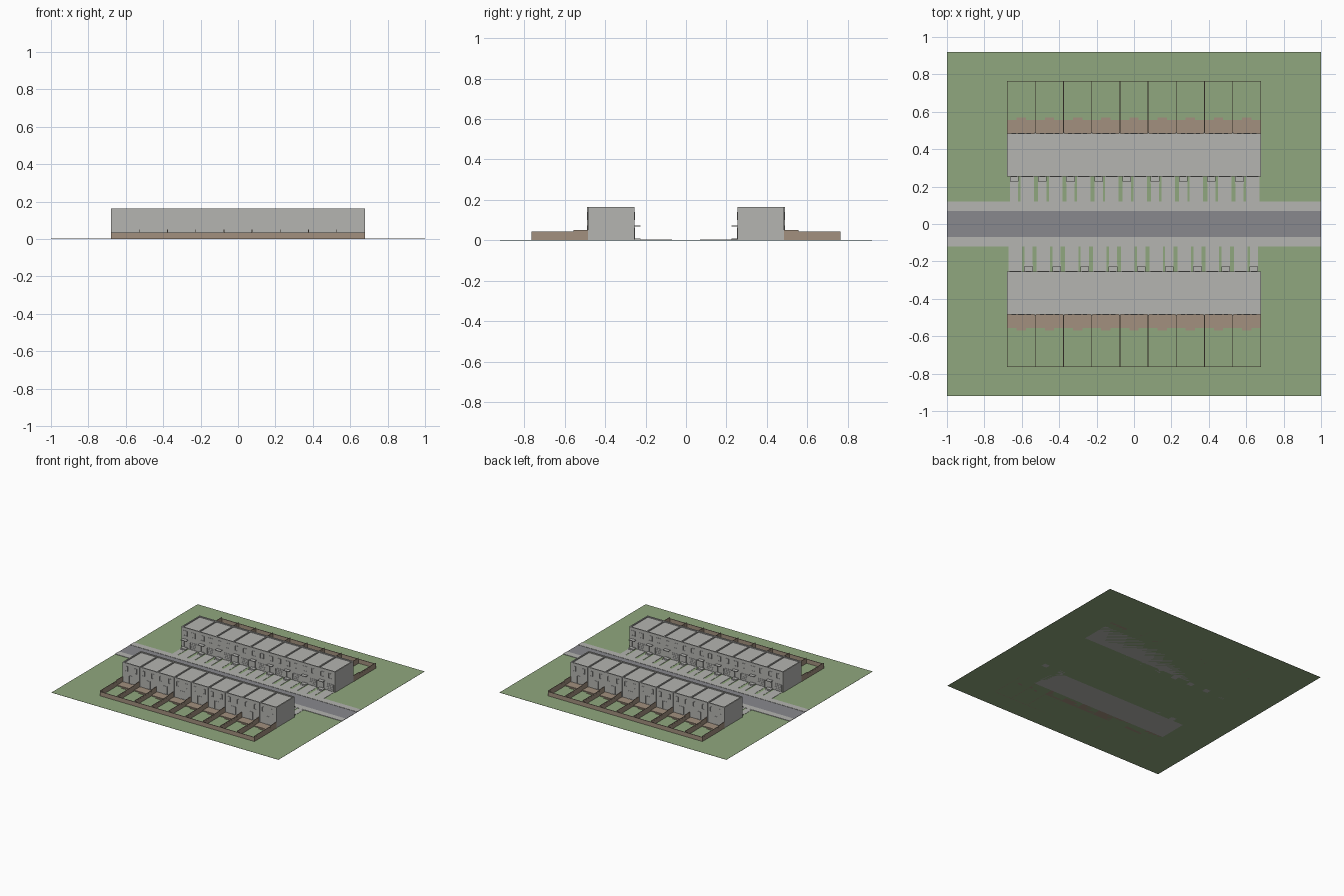
import bpy, bmesh
from mathutils import Matrix, Vector

if "Cube" in bpy.data.objects:
    bpy.data.objects.remove(bpy.data.objects["Cube"])


def mat(name, r, g, b):
    m = bpy.data.materials.new(name)
    m.diffuse_color = (r, g, b, 1)
    m.use_nodes = True
    m.node_tree.nodes["Principled BSDF"].inputs["Base Color"].default_value = m.diffuse_color
    return m


GRASS = mat("grass green", 0.28, 0.39, 0.21)
ROAD = mat("asphalt grey", 0.25, 0.25, 0.27)
STONE = mat("light grey", 0.46, 0.46, 0.44)
WOOD = mat("timber brown", 0.36, 0.28, 0.21)

N = 9                 # houses in a row
W = 1.356 / N         # width of one house
X0 = -0.678           # left end of the row
YF, YB = 0.255, 0.484  # front and rear walls
H = 0.164


def build(name, boxes, material, turned=False):
    """One object from boxes (x0, x1, y0, y1, z0, z1); turned = opposite side."""
    bm = bmesh.new()
    for x0, x1, y0, y1, z0, z1 in boxes:
        m = Matrix.Translation(((x0 + x1) / 2, (y0 + y1) / 2, (z0 + z1) / 2))
        m = m @ Matrix.Diagonal(Vector((x1 - x0, y1 - y0, z1 - z0, 1)))
        bmesh.ops.create_cube(bm, size=1, matrix=m)
    if turned:
        bm.transform(Matrix.Rotation(3.14159265, 4, 'Z'))
    me = bpy.data.meshes.new(name)
    bm.to_mesh(me)
    bm.free()
    me.materials.append(material)
    ob = bpy.data.objects.new(name, me)
    bpy.context.collection.objects.link(ob)
    return ob


def window(xc, w, z0, z1, y, out):
    """Thin raised frame of four bars on the wall at y, facing out (+1/-1)."""
    t = 0.0025
    ya, yb = sorted((y - out * 0.001, y + out * 0.0025))
    a, b = xc - w / 2, xc + w / 2
    return [(a, a + t, ya, yb, z0, z1), (b - t, b, ya, yb, z0, z1),
            (a, b, ya, yb, z0, z0 + t), (a, b, ya, yb, z1 - t, z1)]


# ground, road and pavements
build("lawn", [(-1, 1, -0.92, 0.92, 0, 0.001)], GRASS)
build("road", [(-1, 1, -0.07, 0.07, 0.0005, 0.002)], ROAD)
build("pavements", [(-1, 1, s * 0.095 - 0.025, s * 0.095 + 0.025, 0.0005, 0.004)
                    for s in (-1, 1)], STONE)


def row(side, turned):
    starts = [X0 + i * W for i in range(N)]
    edges = starts + [X0 + N * W]

    def add(part, boxes, material):
        build(side + "_" + part, boxes, material, turned)

    # house blocks, flat roofs with raised parapets and party walls
    add("house_block", [(X0, -X0, YF, YB, 0, H - 0.008)], STONE)
    t = 0.009
    walls = [(X0, -X0, YF, YF + t, H - 0.012, H), (X0, -X0, YB - t, YB, H - 0.012, H)]
    for e in edges:
        c = min(max(e, X0 + t / 2), -X0 - t / 2)
        walls.append((c - t / 2, c + t / 2, YF + 0.001, YB - 0.001, H - 0.012, H))
    add("roof_parapets", walls, STONE)
    add("rear_party_piers", [(e - 0.004, e + 0.004, YB - 0.002, YB + 0.005, 0, H)
                             for e in edges[1:-1]], STONE)

    wins, garage, canopy, stoop, doors = [], [], [], [], []
    drives, decks, steps = [], [], []
    for s in starts:
        door = s + 0.037
        drive = s + 0.108
        mid = s + W / 2
        # front: two upper windows, garage door and entrance
        for x in (door, drive):
            wins += window(x, 0.032, 0.1, 0.14, YF, -1)
        garage += window(drive, 0.062, 0.003, 0.058, YF, -1)
        garage += [(drive - 0.03, drive + 0.03, YF - 0.002, YF, z, z + 0.0015)
                   for z in (0.018, 0.031, 0.044)]
        doors += window(door, 0.026, 0.009, 0.062, YF, -1)
        canopy.append((door - 0.023, door + 0.023, 0.226, YF, 0.069, 0.073))
        stoop += [(door - 0.023, door + 0.023, 0.226, YF, 0, 0.009),
                  (door - 0.023, door + 0.023, 0.216, 0.228, 0, 0.005)]
        drives += [(drive - 0.036, drive + 0.036, 0.118, YF, 0.0005, 0.003),
                   (door - 0.022, door + 0.022, 0.118, 0.218, 0.0005, 0.003)]
        # rear: patio door and two upper windows
        doors += window(mid, 0.036, 0.008, 0.073, YB, 1)
        wins += window(mid - 0.04, 0.022, 0.1, 0.14, YB, 1)
        wins += window(mid + 0.04, 0.022, 0.1, 0.14, YB, 1)
        decks.append((s + 0.001, s + W - 0.001, YB, 0.556, 0, 0.008))
        steps.append((mid - 0.025, mid + 0.025, 0.555, 0.57, 0, 0.004))
    add("window_frames", wins, STONE)
    add("garage_doors", garage, STONE)
    add("door_frames", doors, STONE)
    add("entrance_canopies", canopy, STONE)
    add("entrance_steps", stoop, STONE)
    add("driveways_and_paths", drives, STONE)
    add("patio_decks", decks, WOOD)
    add("deck_steps", steps, WOOD)

    # garden fences: screens beside each deck, dividers and a back fence
    f = 0.002
    add("deck_screens", [(e - f, e + f, YB, 0.556, 0, 0.05) for e in edges], WOOD)
    add("garden_dividers", [(e - f, e + f, 0.555, 0.763, 0, 0.034)
                            for e in edges], WOOD)
    add("divider_top_rails", [(e - f * 0.7, e + f * 0.7, 0.555, 0.763, 0.034, 0.044)
                              for e in edges], WOOD)
    add("back_fence", [(X0 - f, -X0 + f, 0.761, 0.765, 0, 0.035)], WOOD)


row("north", False)
row("south", True)
